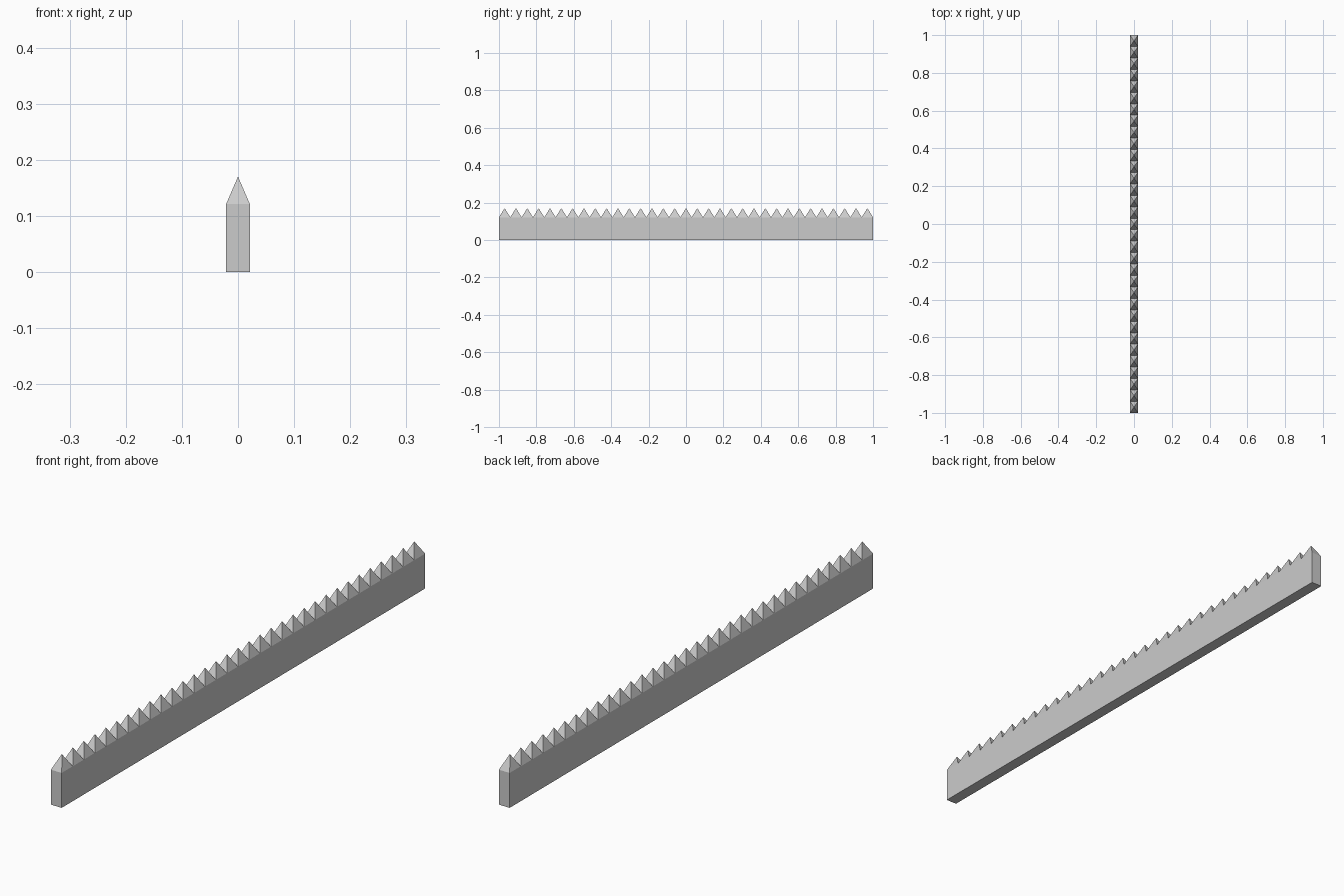
import bpy, bmesh

if "Cube" in bpy.data.objects:
    bpy.data.objects.remove(bpy.data.objects["Cube"])

LENGTH, HALF_W = 2.0, 0.021
SHOULDER, TIP = 0.1215, 0.17
TEETH = 33
STEP = LENGTH / TEETH


def finish(name, bm):
    bmesh.ops.recalc_face_normals(bm, faces=bm.faces)
    mesh = bpy.data.meshes.new(name)
    bm.to_mesh(mesh)
    bm.free()
    obj = bpy.data.objects.new(name, mesh)
    bpy.context.collection.objects.link(obj)
    return obj


# Long bar with a row of four-sided pyramid points, as one closed mesh
bm = bmesh.new()
rows = []
for i in range(TEETH + 1):
    y = -LENGTH / 2 + i * STEP
    rows.append([bm.verts.new((x, y, SHOULDER)) for x in (-HALF_W, HALF_W)])

# Pyramid points
for i, ((a, b), (d, c)) in enumerate(zip(rows, rows[1:])):
    apex = bm.verts.new((0, -LENGTH / 2 + (i + 0.5) * STEP, TIP))
    for p, q in ((a, b), (b, c), (c, d), (d, a)):
        bm.faces.new((p, q, apex))

# Bar sides, ends and underside
low = [[bm.verts.new((x, y, 0)) for x in (-HALF_W, HALF_W)]
       for y in (-LENGTH / 2, LENGTH / 2)]
for s in (0, 1):
    bm.faces.new([r[s] for r in rows] + [low[1][s], low[0][s]])
for top, bottom in ((rows[0], low[0]), (rows[-1], low[1])):
    bm.faces.new((top[0], top[1], bottom[1], bottom[0]))
bm.faces.new((low[0][0], low[0][1], low[1][1], low[1][0]))
finish("spiked_bar", bm)
